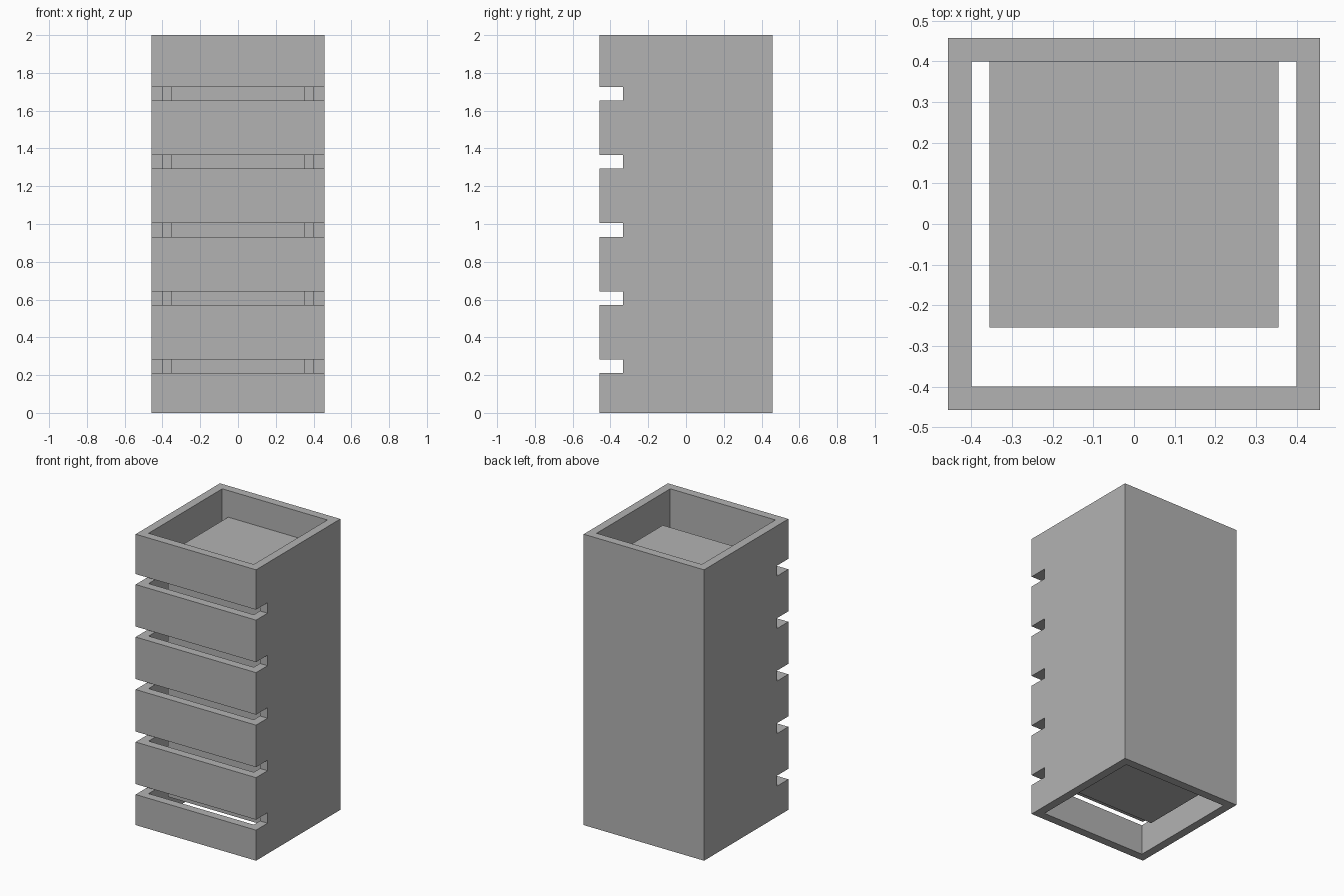
import bpy

if "Cube" in bpy.data.objects:
    bpy.data.objects.remove(bpy.data.objects["Cube"])

HALF, INNER, HEIGHT = 0.458, 0.40, 2.0
SLOTS, PITCH, FIRST_SLOT, SLOT_HEIGHT = 5, 0.361, 0.21, 0.072
SLOT_BACK = -0.333

grey = bpy.data.materials.new("plain grey")
grey.use_nodes = True
colour = (0.45, 0.45, 0.45, 1)
grey.diffuse_color = colour
grey.node_tree.nodes["Principled BSDF"].inputs["Base Color"].default_value = colour


def box(name, low, high):
    """Box spanning two opposite corners."""
    bpy.ops.mesh.primitive_cube_add(size=1)
    obj = bpy.context.object
    obj.name = obj.data.name = name
    obj.data.materials.append(grey)
    for v in obj.data.vertices:
        v.co = [b if c > 0 else a for c, a, b in zip(v.co, low, high)]
    return obj


def cut(target, cutter):
    """Subtract a hidden cutter and apply the result."""
    cutter.hide_render = True
    mod = target.modifiers.new("cut", 'BOOLEAN')
    mod.operation, mod.solver, mod.object = 'DIFFERENCE', 'EXACT', cutter
    bpy.context.view_layer.objects.active = target
    bpy.ops.object.modifier_apply(modifier=mod.name)
    bpy.data.objects.remove(cutter)


# Square tube, open at both ends
housing = box("housing", (-HALF, -HALF, 0), (HALF, HALF, HEIGHT))
cut(housing, box("bore_cutter", (-INNER, -INNER, -1), (INNER, INNER, HEIGHT + 1)))

# Horizontal slots across the front
for i in range(SLOTS):
    z = FIRST_SLOT + i * PITCH
    cut(housing, box("slot_cutter", (-1, -1, z), (1, SLOT_BACK, z + SLOT_HEIGHT)))

# Inner block fixed to the back wall
box("inner_block", (-0.355, -0.255, 0.145), (0.355, INNER + 0.003, 1.817))
